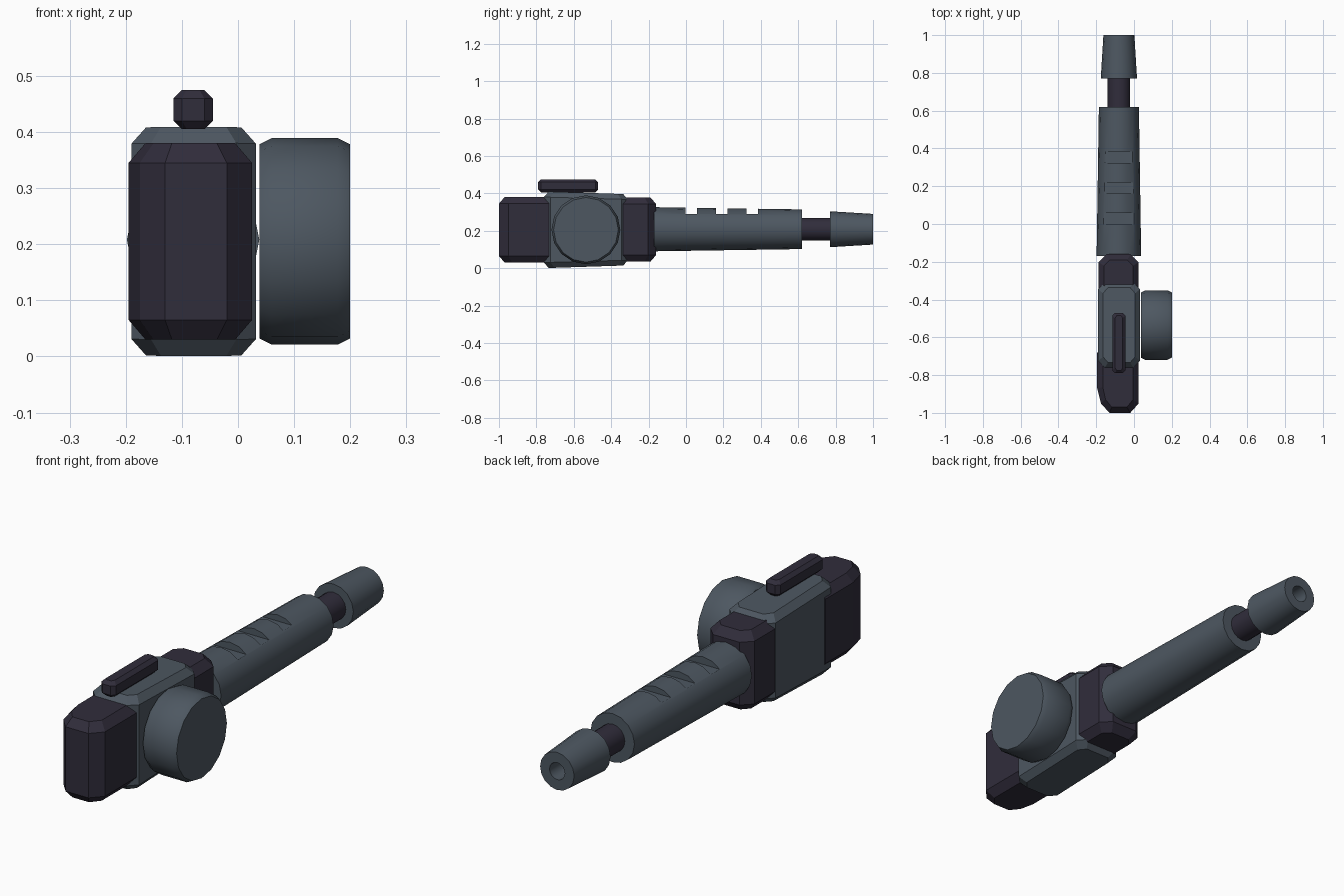
import bpy, bmesh, math
from mathutils import Vector

cube = bpy.data.objects.get("Cube")
if cube:
    bpy.data.objects.remove(cube, do_unlink=True)

CX, CZ = -0.08, 0.208  # long axis of the grip


def material(name, rgb):
    m = bpy.data.materials.new(name)
    m.use_nodes = True
    m.diffuse_color = (*rgb, 1)
    m.node_tree.nodes["Principled BSDF"].inputs["Base Color"].default_value = (*rgb, 1)
    return m


steel = material("slate grey", (0.075, 0.096, 0.12))
dark = material("dark plum", (0.030, 0.026, 0.044))


def loft(name, rings, mat, smooth=False):
    """Bridge equal-sized rings of points and cap both ends."""
    bm = bmesh.new()
    loops = [[bm.verts.new(p) for p in ring] for ring in rings]
    n = len(loops[0])
    for a, b in zip(loops, loops[1:]):
        for i in range(n):
            j = (i + 1) % n
            bm.faces.new((a[i], a[j], b[j], b[i]))
    bm.faces.new(loops[0])
    bm.faces.new(loops[-1])
    bmesh.ops.recalc_face_normals(bm, faces=bm.faces)
    mesh = bpy.data.meshes.new(name)
    bm.to_mesh(mesh)
    bm.free()
    mesh.materials.append(mat)
    obj = bpy.data.objects.new(name, mesh)
    bpy.context.collection.objects.link(obj)
    bpy.ops.object.select_all(action='DESELECT')
    bpy.context.view_layer.objects.active = obj
    obj.select_set(True)
    if smooth:
        bpy.ops.object.shade_smooth_by_angle(angle=math.radians(30))
    return obj


def lathe(name, profile, centre, axis, mat, sides=16):
    """Round part from (radius, distance) pairs along the x or y axis."""
    rings = []
    for r, d in profile:
        ring = []
        for i in range(sides):
            t = 2 * math.pi * i / sides
            u, v = r * math.cos(t), r * math.sin(t)
            offset = (d, u, v) if axis == 'x' else (u, d, v)
            ring.append(Vector(centre) + Vector(offset))
        rings.append(ring)
    return loft(name, rings, mat, True)


def slab(name, plan, z0, z1, inset, bevel, mat):
    """Upright block from a plan outline, with chamfered top and bottom."""
    xs, ys = [p[0] for p in plan], [p[1] for p in plan]
    cx, cy = (min(xs) + max(xs)) / 2, (min(ys) + max(ys)) / 2
    sx = 1 - 2 * inset / (max(xs) - min(xs))
    sy = 1 - 2 * inset / (max(ys) - min(ys))
    small = [(cx + (x - cx) * sx, cy + (y - cy) * sy) for x, y in plan]
    levels = [(small, z0), (plan, z0 + bevel), (plan, z1 - bevel), (small, z1)]
    return loft(name, [[(x, y, z) for x, y in pts] for pts, z in levels], mat)


def octagon(x0, x1, y0, y1, c):
    return [(x0 + c, y0), (x1 - c, y0), (x1, y0 + c), (x1, y1 - c),
            (x1 - c, y1), (x0 + c, y1), (x0, y1 - c), (x0, y0 + c)]


# Front block with an uneven rounded nose
nose = [(-0.195, -0.68), (-0.195, -0.87), (-0.175, -0.95), (-0.13, -1),
        (-0.02, -1), (0.025, -0.95), (0.025, -0.68)]
block = slab("front_block", nose, 0.03, 0.38, 0.03, 0.035, dark)
for v in block.data.vertices:  # keep the hidden rear end flush
    if v.co.y > -0.75:
        v.co.y = -0.68

# Main body, tapering slightly in height towards the back
body = slab("main_body", octagon(-0.19, 0.032, -0.76, -0.31, 0.035), 0, 0.41, 0.026, 0.03, steel)
for v in body.data.vertices:
    v.co.z = 0.205 + (v.co.z - 0.205) * (1 - 0.16 * (v.co.y + 0.76))

# Rear block joining the body to the grip
slab("rear_block", octagon(-0.188, 0.024, -0.40, -0.16, 0.042), 0.035, 0.378, 0.03, 0.035, dark)

# Top rail
slab("top_rail", octagon(-0.115, -0.045, -0.79, -0.47, 0.015), 0.405, 0.475, 0.015, 0.015, dark)

# Side drum
lathe("side_drum", [(0.173, 0.038), (0.184, 0.06), (0.184, 0.178), (0.173, 0.2)],
      (0, -0.535, 0.205), 'x', steel)

# Grip with three notches cut across the top
grip = lathe("grip", [(0.118, -0.17), (0.106, 0.62)], (CX, 0, CZ), 'y', steel)
for i in range(3):
    y = 0.028 + 0.163 * i
    cutter = slab("notch_cutter", octagon(-0.3, 0.15, y - 0.03, y + 0.03, 0), 0.29, 0.5, 0, 0.05, steel)
    bm = bmesh.new()
    bm.from_mesh(cutter.data)
    bmesh.ops.remove_doubles(bm, verts=bm.verts, dist=0.0001)
    bm.to_mesh(cutter.data)
    bm.free()
    cutter.hide_render = True
    mod = grip.modifiers.new("notch", 'BOOLEAN')
    mod.operation = 'DIFFERENCE'
    mod.solver = 'EXACT'
    mod.object = cutter
    bpy.context.view_layer.objects.active = grip
    bpy.ops.object.modifier_apply(modifier=mod.name)
    bpy.data.objects.remove(cutter, do_unlink=True)

# Neck and hollow tip
lathe("neck", [(0.06, 0.6), (0.06, 0.79)], (CX, 0, CZ), 'y', dark)
lathe("tip", [(0.096, 0.77), (0.082, 1), (0.037, 1), (0.037, 0.88)], (CX, 0, CZ), 'y', steel)
